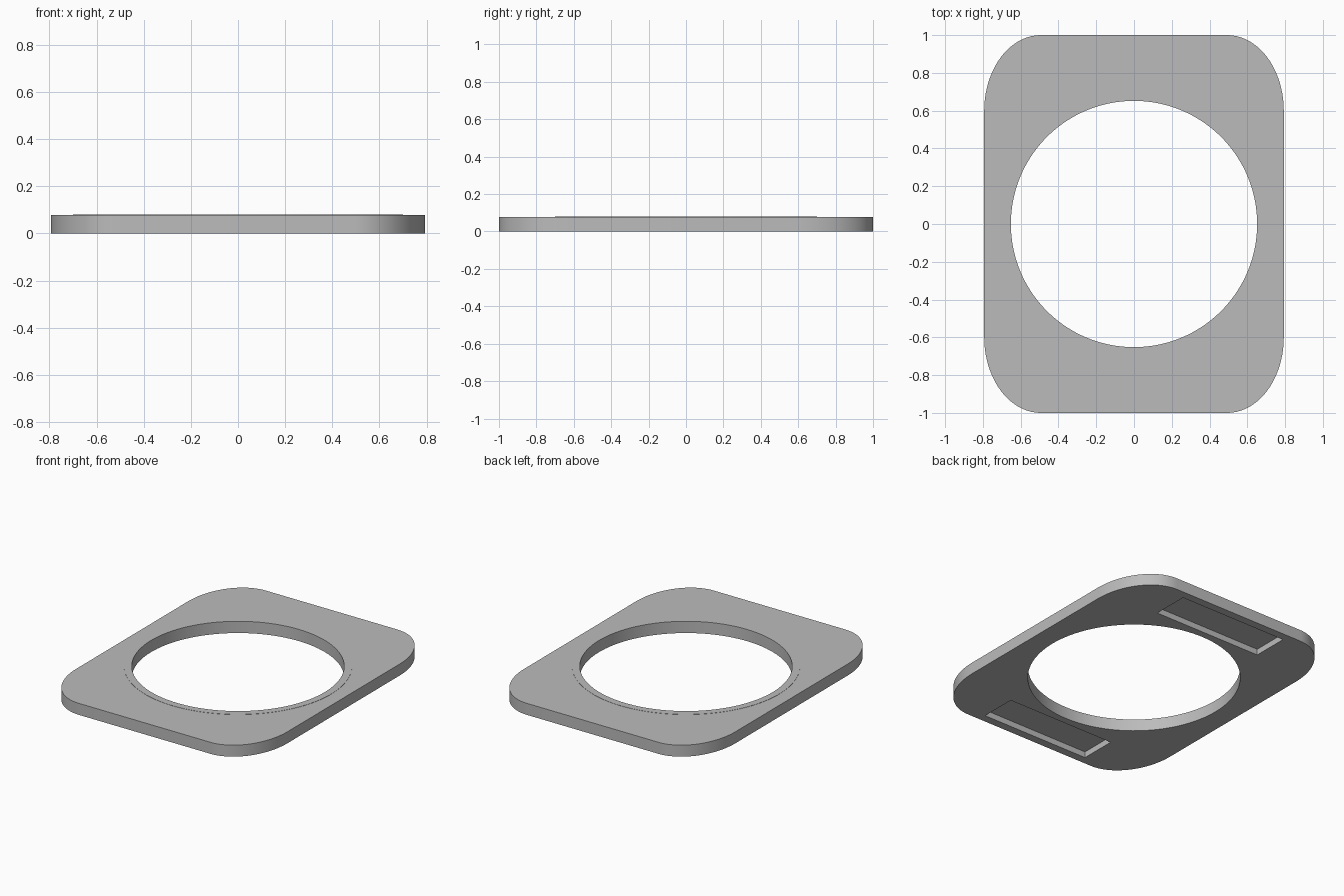
import bpy
import bmesh
from math import cos, sin, pi, radians

cube = bpy.data.objects.get("Cube")
if cube:
    bpy.data.objects.remove(cube, do_unlink=True)

HALF_X, HALF_Y, HEIGHT = 0.793, 1.0, 0.078
CORNER_X, CORNER_Y = 0.3, 0.4
HOLE_RADIUS, LIP_RADIUS, LIP = 0.652, 0.7, 0.0015

grey = bpy.data.materials.new("plain grey")
grey.use_nodes = True
grey.diffuse_color = (0.5, 0.5, 0.5, 1)
grey.node_tree.nodes["Principled BSDF"].inputs["Base Color"].default_value = (0.5, 0.5, 0.5, 1)


def prism(name, outline, low, high):
    """Closed solid extruded upward from a flat outline."""
    bm = bmesh.new()
    base = bm.faces.new([bm.verts.new((x, y, low)) for x, y in outline])
    top = bmesh.ops.extrude_face_region(bm, geom=[base])["geom"]
    verts = [v for v in top if isinstance(v, bmesh.types.BMVert)]
    bmesh.ops.translate(bm, verts=verts, vec=(0, 0, high - low))
    bmesh.ops.recalc_face_normals(bm, faces=bm.faces)
    mesh = bpy.data.meshes.new(name)
    bm.to_mesh(mesh)
    bm.free()
    mesh.materials.append(grey)
    obj = bpy.data.objects.new(name, mesh)
    bpy.context.collection.objects.link(obj)
    return obj


def circle(radius, count=128):
    return [(radius * cos(2 * pi * i / count), radius * sin(2 * pi * i / count))
            for i in range(count)]


def rounded_plate(steps=20):
    points = []
    for quarter, (sx, sy) in enumerate([(1, 1), (-1, 1), (-1, -1), (1, -1)]):
        for i in range(steps + 1):
            a = (quarter + i / steps) * pi / 2
            points.append((sx * (HALF_X - CORNER_X) + CORNER_X * cos(a),
                           sy * (HALF_Y - CORNER_Y) + CORNER_Y * sin(a)))
    return points


def combine(target, tool, operation):
    """Apply a boolean and discard the tool solid."""
    bpy.context.view_layer.objects.active = target
    mod = target.modifiers.new(tool.name, "BOOLEAN")
    mod.operation, mod.object, mod.solver = operation, tool, "EXACT"
    bpy.ops.object.modifier_apply(modifier=mod.name)
    bpy.data.objects.remove(tool, do_unlink=True)


# Rounded plate with a faint lip round the central opening
plate = prism("ring_plate", rounded_plate(), 0, HEIGHT)
combine(plate, prism("lip", circle(LIP_RADIUS), HEIGHT / 2, HEIGHT + LIP), "UNION")
combine(plate, prism("hole_cutter", circle(HOLE_RADIUS), -0.1, 0.2), "DIFFERENCE")

# Shallow rectangular pockets underneath, one at each end
for side in (-1, 1):
    pocket = [(x, side * y) for x, y in
              [(-0.4, 0.7), (0.4, 0.7), (0.4, 0.945), (-0.4, 0.945)]]
    combine(plate, prism("pocket_cutter", pocket, -0.05, 0.04), "DIFFERENCE")

# Smooth curved walls, crisp rims
bpy.ops.object.select_all(action="DESELECT")
plate.select_set(True)
bpy.context.view_layer.objects.active = plate
bpy.ops.object.shade_smooth_by_angle(angle=radians(30))
